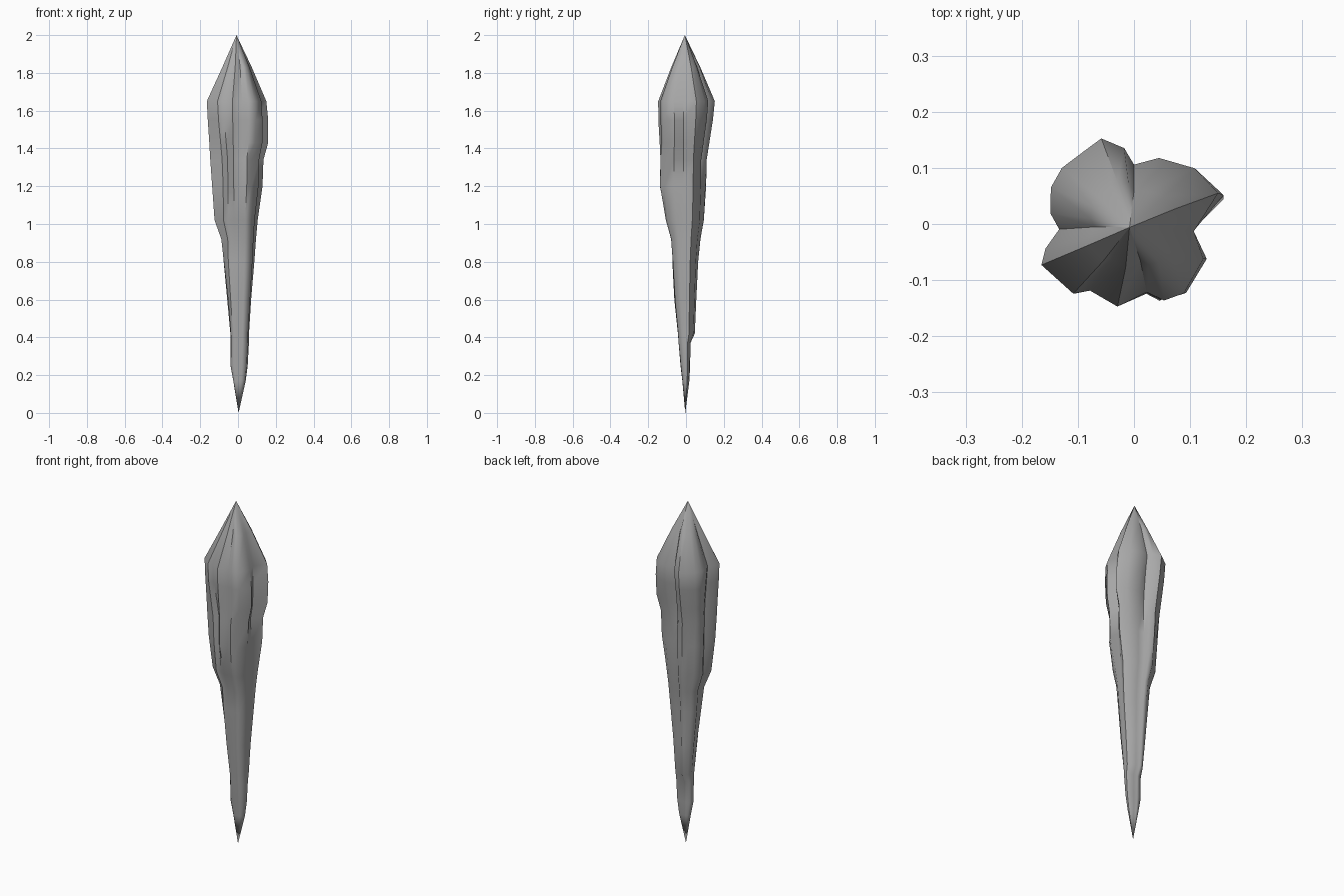
import bpy
import bmesh
from math import atan2, exp, hypot, pi, radians

cube = bpy.data.objects.get("Cube")
if cube:
    bpy.data.objects.remove(cube, do_unlink=True)

# Single stone material
stone = bpy.data.materials.new("grey_stone")
stone.use_nodes = True
grey = (0.4, 0.4, 0.4, 1)
stone.diffuse_color = grey
shader = next(n for n in stone.node_tree.nodes if n.type == "BSDF_PRINCIPLED")
shader.inputs["Base Color"].default_value = grey
shader.inputs["Roughness"].default_value = 0.9

# Lobed cross-section, counter-clockwise, at the widest height
outline = [
    (.165, .055), (.12, .1), (.05, .12), (0, .125), (-.02, .153), (-.06, .155),
    (-.09, .13), (-.13, .1), (-.15, .065), (-.157, .02), (-.14, -.01),
    (-.16, -.045), (-.167, -.075), (-.11, -.128), (-.08, -.123), (-.03, -.152),
    (.025, -.125), (.06, -.142), (.1, -.13), (.138, -.065), (.13, -.015),
]

# Height, then reach to the right, left, front and back
rings = [
    (1.83, .083, .073, .078, .076), (1.65, .165, .15, .148, .155),
    (1.55, .16, .16, .15, .145), (1.43, .152, .16, .15, .125),
    (1.34, .147, .135, .15, .11), (1.2, .137, .13, .15, .107),
    (1.02, .125, .105, .115, .095), (.92, .09, .097, .085, .077),
    (.8, .08, .09, .075, .065), (.6, .06, .075, .063, .055),
    (.42, .042, .062, .046, .047), (.37, .04, .06, .042, .024),
    (.25, .041, .053, .03, .022), (.17, .026, .042, .02, .018),
]

# Grooves: direction in degrees, height, angular spread, height spread, depth
grooves = [
    (245, 1.3, 16, .2, .25), (300, 1.35, 9, .25, .15), (350, 1.45, 12, .25, .2),
    (250, .95, 20, .12, .2), (90, 1.5, 14, .25, .22), (178, 1.4, 10, .25, .14),
    (50, 1.25, 16, .25, .12), (140, 1.1, 14, .2, .12), (275, .35, 14, .2, .2),
    (30, .6, 18, .25, .12), (200, .6, 15, .2, .12),
]


def carve(x, y, z):
    """Scale factor that sinks the surface inside each groove."""
    heading = atan2(y, x)
    factor = 1
    for angle, height, spread, rise, depth in grooves:
        turn = (heading - radians(angle) + pi) % (2 * pi) - pi
        factor -= depth * exp(-(turn / radians(spread)) ** 2 - ((z - height) / rise) ** 2)
    return factor


def section_point(x, y, ring):
    z, right, left, front, back = ring
    x *= left / .165 if x > 0 else right / .167
    y *= back / .155 if y > 0 else front / .152
    # The lower shaft loses its lobes and becomes rounder
    rounding = min(1, max(0, (1.1 - z) / .8)) * .5
    reach = hypot(x / (left if x > 0 else right), y / (back if y > 0 else front))
    factor = carve(x, y, z) * (1 + rounding * (1 / reach - 1))
    return x * factor, y * factor, z


# Spike lofted from the upper point to the lower point
bm = bmesh.new()
loops = [[bm.verts.new(section_point(x, y, ring)) for x, y in outline] for ring in rings]
top = bm.verts.new((-.008, -.006, 2))
bottom = bm.verts.new((.003, -.004, 0))
count = len(outline)
for i in range(count):
    j = (i + 1) % count
    bm.faces.new((loops[0][i], loops[0][j], top))
    bm.faces.new((loops[-1][j], loops[-1][i], bottom))
    for upper, lower in zip(loops, loops[1:]):
        bm.faces.new((lower[i], lower[j], upper[j], upper[i]))
bmesh.ops.recalc_face_normals(bm, faces=bm.faces)

mesh = bpy.data.meshes.new("rock_spike")
bm.to_mesh(mesh)
bm.free()
mesh.materials.append(stone)
spike = bpy.data.objects.new("rock_spike", mesh)
bpy.context.collection.objects.link(spike)
bpy.context.view_layer.objects.active = spike
spike.select_set(True)
bpy.ops.object.shade_smooth_by_angle(angle=radians(50))
